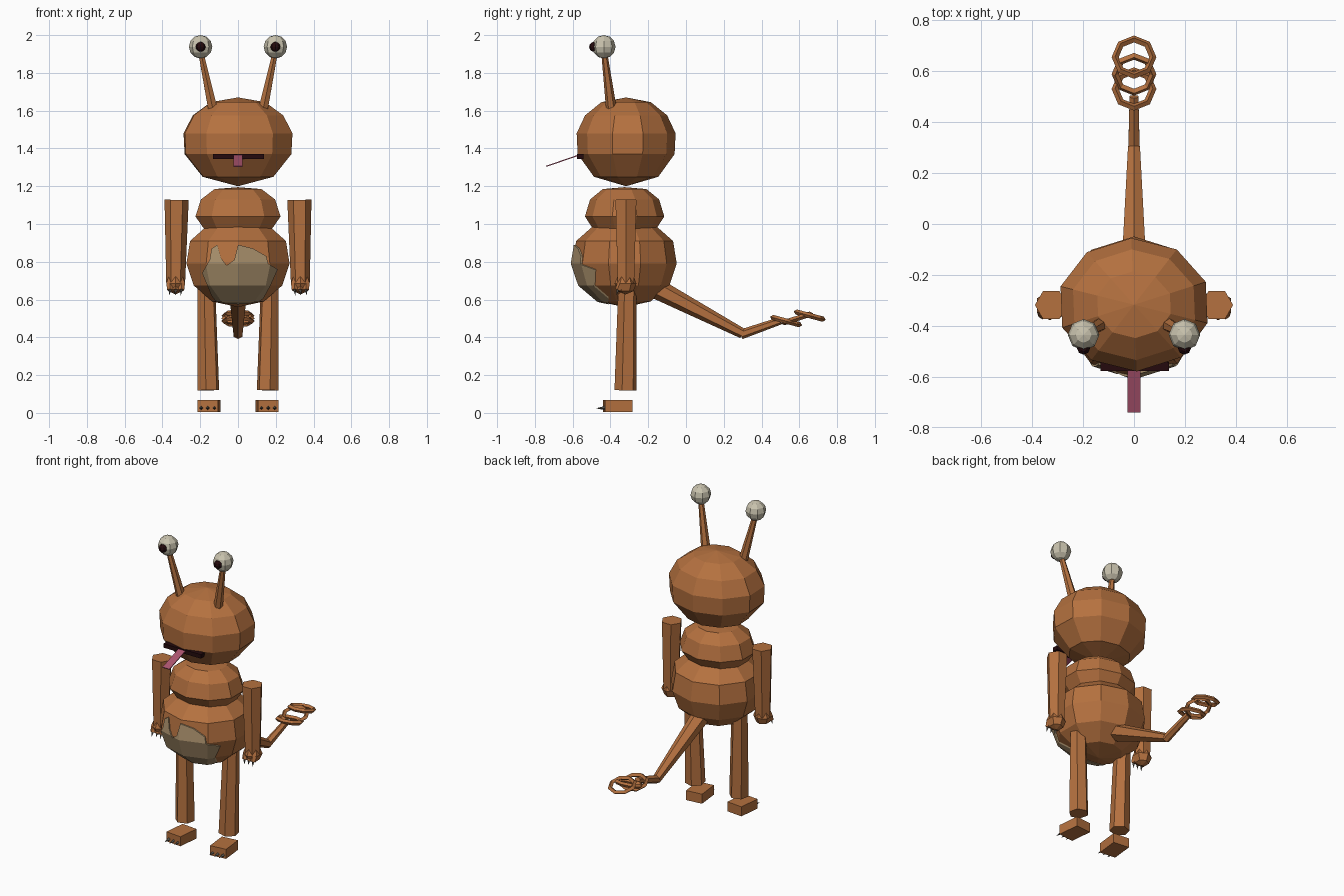
import bpy, bmesh, math
from mathutils import Vector, Matrix

cube = bpy.data.objects.get("Cube")
if cube:
    bpy.data.objects.remove(cube, do_unlink=True)


def material(name, rgb):
    m = bpy.data.materials.new(name)
    m.use_nodes = True
    m.diffuse_color = (*rgb, 1)
    node = next(n for n in m.node_tree.nodes if n.type == 'BSDF_PRINCIPLED')
    node.inputs["Base Color"].default_value = (*rgb, 1)
    return m


ORANGE = material("orange skin", (0.46, 0.165, 0.05))
TAN = material("tan belly", (0.40, 0.28, 0.15))
IVORY = material("ivory eye", (0.58, 0.54, 0.42))
MAROON = material("dark maroon", (0.018, 0.003, 0.004))
PINK = material("pink tongue", (0.42, 0.09, 0.16))
GREY = material("grey claw", (0.12, 0.11, 0.09))


def finish(name, bm, mat):
    bmesh.ops.recalc_face_normals(bm, faces=bm.faces)
    mesh = bpy.data.meshes.new(name)
    bm.to_mesh(mesh)
    bm.free()
    mesh.materials.append(mat)
    obj = bpy.data.objects.new(name, mesh)
    bpy.context.collection.objects.link(obj)
    return obj


def lathe(name, profile, rx, ry, y, mat, phase=20, seg=10):
    """Faceted round body from (unit radius, height) pairs."""
    bm = bmesh.new()
    rings = []
    for r, z in profile:
        angles = [math.radians(phase + 360 * i / seg) for i in range(seg)]
        rings.append([bm.verts.new((rx * r * math.cos(a), y + ry * r * math.sin(a), z))
                      for a in angles])
    for low, high in zip(rings, rings[1:]):
        for i in range(seg):
            j = (i + 1) % seg
            bm.faces.new((low[i], low[j], high[j], high[i]))
    bmesh.ops.remove_doubles(bm, verts=bm.verts, dist=0.0001)
    return finish(name, bm, mat)


def tube(name, a, b, r1, r2, mat, seg=6):
    """Tapered prism from a to b."""
    a, b = Vector(a), Vector(b)
    bm = bmesh.new()
    turn = (b - a).to_track_quat('Z', 'Y').to_matrix().to_4x4()
    bmesh.ops.create_cone(bm, cap_ends=True, segments=seg, radius1=r1, radius2=r2,
                          depth=(b - a).length,
                          matrix=Matrix.Translation((a + b) / 2) @ turn)
    return finish(name, bm, mat)


def ball(name, center, radius, mat, seg=8, rings=6):
    bm = bmesh.new()
    bmesh.ops.create_uvsphere(bm, u_segments=seg, v_segments=rings, radius=radius,
                              matrix=Matrix.Translation(center))
    return finish(name, bm, mat)


def box(name, center, size, mat, turn=0, axis='Z'):
    bm = bmesh.new()
    bmesh.ops.create_cube(bm, size=1, matrix=Matrix.Translation(center)
                          @ Matrix.Rotation(math.radians(turn), 4, axis)
                          @ Matrix.Diagonal((*size, 1)))
    return finish(name, bm, mat)


def ring(name, center, major, minor, tilt, mat, seg=8, sides=4):
    bm = bmesh.new()
    move = Matrix.Translation(center) @ Matrix.Rotation(math.radians(tilt), 4, 'X')
    loops = []
    for i in range(seg):
        a = math.tau * i / seg
        loop = []
        for k in range(sides):
            t = math.tau * k / sides
            r = major + minor * math.cos(t)
            loop.append(bm.verts.new(move @ Vector((r * math.cos(a), r * math.sin(a),
                                                    minor * math.sin(t)))))
        loops.append(loop)
    for i in range(seg):
        p, q = loops[i], loops[(i + 1) % seg]
        for k in range(sides):
            n = (k + 1) % sides
            bm.faces.new((p[k], q[k], q[n], p[n]))
    return finish(name, bm, mat)


# Head, chest and belly
lathe("head", [(0, 1.2), (.65, 1.25), (.98, 1.37), (1, 1.48), (.83, 1.575),
               (.5, 1.645), (0, 1.67)], 0.3, 0.262, -0.317, ORANGE)
lathe("chest", [(0, .95), (.8, .975), (1, 1.04), (.87, 1.13), (.55, 1.185),
                (0, 1.195)], 0.237, 0.21, -0.325, ORANGE, phase=18)
BELLY = [(0, .56), (.5, .59), (.86, .675), (1, .79), (.93, .91), (.62, .985), (0, 1.0)]
lathe("belly", BELLY, 0.287, 0.276, -0.325, ORANGE, phase=18)

# Jagged belly patch: thin shell cut out of the belly shape by an outline
patch = lathe("belly_patch", [(r * 1.015, .78 + (z - .78) * 1.015) for r, z in BELLY],
              0.287, 0.28, -0.326, TAN, phase=18)
outline = [(-.19, .74), (-.15, .81), (-.14, .87), (-.11, .89), (-.09, .82), (-.06, .78),
           (-.02, .81), (0, .89), (.08, .87), (.15, .83), (.16, .79), (.21, .76),
           (.17, .67), (.12, .58), (.04, .54), (-.08, .54), (-.14, .62)]
bm = bmesh.new()
front = bm.faces.new([bm.verts.new((x, -0.8, z)) for x, z in outline])
back = bmesh.ops.extrude_face_region(bm, geom=[front])
bmesh.ops.translate(bm, vec=(0, 0.39, 0),
                    verts=[v for v in back["geom"] if isinstance(v, bmesh.types.BMVert)])
cutter = finish("patch_cutter", bm, TAN)
cutter.hide_render = True
cut = patch.modifiers.new("cut", 'BOOLEAN')
cut.operation, cut.solver, cut.object = 'INTERSECT', 'EXACT', cutter
bpy.context.view_layer.update()
baked = bpy.data.meshes.new_from_object(
    patch.evaluated_get(bpy.context.evaluated_depsgraph_get()))
patch.modifiers.clear()
patch.data = baked
bpy.data.objects.remove(cutter, do_unlink=True)

# Mouth and tongue
box("mouth", (0.003, -0.56, 1.357), (0.27, 0.035, 0.026), MAROON)
box("tongue", (0, -0.645, 1.338), (0.05, 0.2, 0.006), PINK, turn=19, axis='X')

# Paired parts
for side, s in (("left", 1), ("right", -1)):
    tube(side + "_eye_stalk", (s * 0.125, -0.39, 1.57), (s * 0.195, -0.432, 1.9),
         0.03, 0.016, ORANGE)
    ball(side + "_eye", (s * 0.198, -0.435, 1.938), 0.062, IVORY)
    ball(side + "_pupil", (s * 0.198, -0.487, 1.938), 0.026, MAROON)

    tube(side + "_arm", (s * 0.33, -0.318, 0.69), (s * 0.325, -0.318, 1.128),
         0.05, 0.064, ORANGE)
    ball(side + "_hand", (s * 0.33, -0.32, 0.685), 0.058, ORANGE, 6, 4)
    for i in (-1, 0, 1):
        x = s * 0.33 + i * 0.03
        tube(side + "_finger", (x, -0.345, 0.68), (x, -0.36, 0.65), 0.02, 0.016, ORANGE, 5)
        tube(side + "_finger_claw", (x, -0.36, 0.655), (x * 1.01, -0.368, 0.622),
             0.009, 0, GREY, 4)

    tube(side + "_leg", (s * 0.157, -0.32, 0.12), (s * 0.168, -0.31, 0.66),
         0.06, 0.05, ORANGE)
    box(side + "_foot", (s * 0.153, -0.362, 0.037), (0.108, 0.145, 0.062), ORANGE, s * 6)
    for i in (-1, 0, 1):
        x = s * 0.16 + i * 0.035
        tube(side + "_toe_claw", (x, -0.425, 0.026), (x, -0.477, 0.024),
             0.012, 0, GREY, 4)

# Tail with linked rings at the tip
tube("tail_base", (0, -0.16, 0.66), (0, 0.3, 0.42), 0.055, 0.027, ORANGE)
tube("tail_tip", (0, 0.29, 0.415), (0, 0.5, 0.488), 0.026, 0.02, ORANGE)
for y, z, tilt in ((0.53, 0.486, -15), (0.588, 0.5, 18), (0.655, 0.515, -15)):
    ring("tail_ring", (0, y, z), 0.074, 0.014, tilt, ORANGE)
